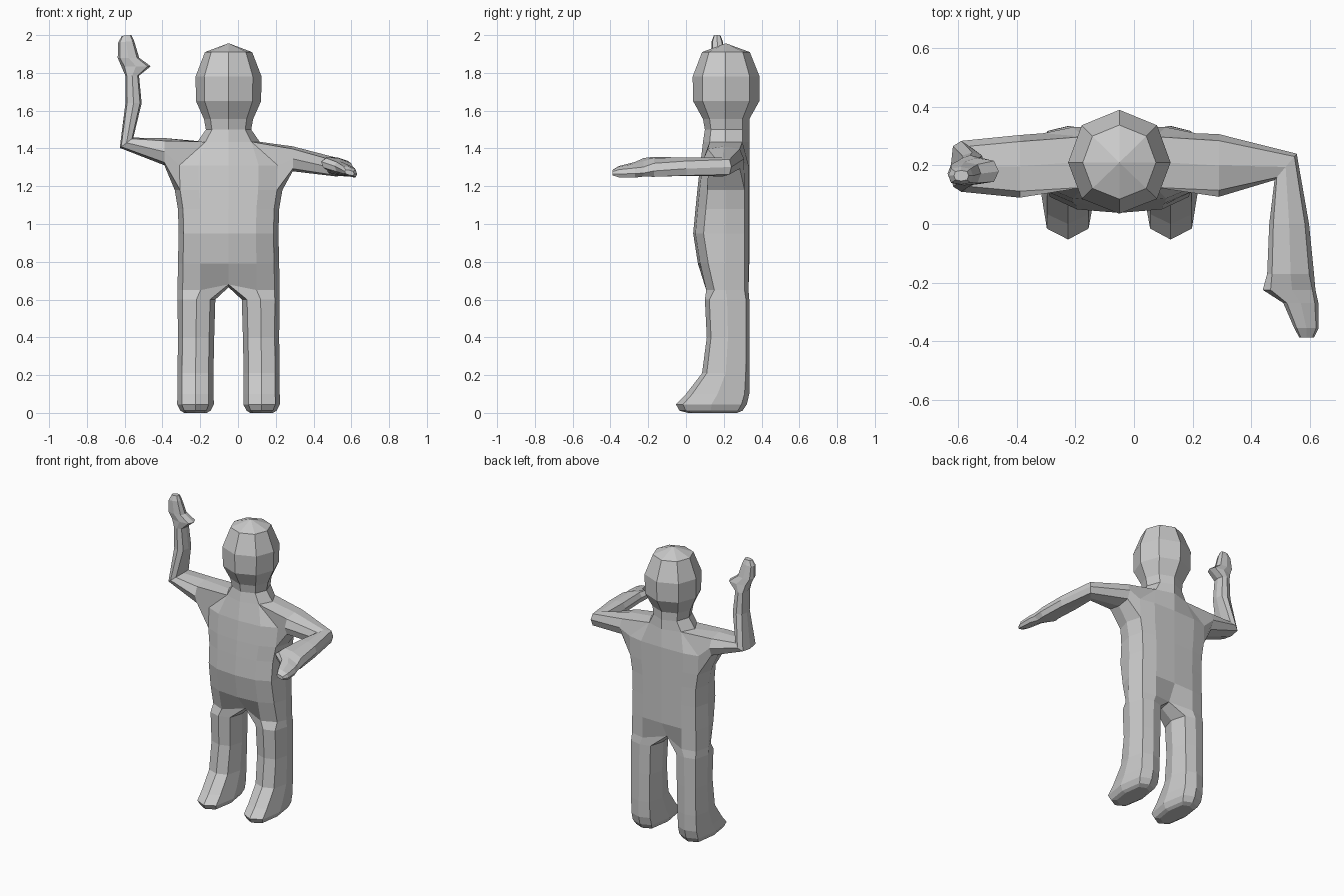
import bpy, bmesh, math
from mathutils import Vector

if "Cube" in bpy.data.objects:
    bpy.data.objects.remove(bpy.data.objects["Cube"])

CX = -0.05          # the body's symmetry plane
bm = bmesh.new()


def v(x, y, z):
    return bm.verts.new((x + CX, y, z))


def bridge(a, b):
    n = len(a)
    for i in range(n):
        j = (i + 1) % n
        bm.faces.new((a[i], a[j], b[j], b[i]))


def extend(start, rings):
    """Continue a loop through further rings and close the end."""
    for ring in rings:
        bridge(start, ring)
        start = ring
    bm.faces.new(start)


def side(row, s):
    """First half of a row, front centre to back centre, for either side."""
    n = len(row)
    return [row[(s * k) % n] for k in range(n // 2 + 1)]


def torso_row(z, w, front, back=0.335, zc=None, fc=None, bc=None):
    half = [(0.55, front + 0.012), (0.9, front + 0.055), (1, 0.21),
            (0.9, back - 0.025), (0.55, back - 0.004)]
    zc = z if zc is None else zc
    row = [v(0, front if fc is None else fc, zc)]
    row += [v(w * a, y, z) for a, y in half]
    row += [v(0, back if bc is None else bc, zc)]
    return row + [v(-w * a, y, z) for a, y in reversed(half)]


def head_ring(z, w, front, back):
    ring = []
    for k in range(8):
        a = math.pi / 4 * k
        c = math.cos(a)
        depth = (0.21 - front) if c > 0 else (back - 0.21)
        ring.append(v(w * math.sin(a) * (1.04 if k % 2 else 1), 0.21 - depth * c, z))
    return ring


# Torso up to the armpits
rows = [torso_row(0.65, 0.27, 0.095, zc=0.68, fc=0.15, bc=0.28),
        torso_row(0.79, 0.268, 0.063),
        torso_row(0.95, 0.264, 0.038),
        torso_row(1.08, 0.268, 0.05),
        torso_row(1.18, 0.285, 0.06)]
for a, b in zip(rows, rows[1:]):
    bridge(a, b)
armpit = rows[-1]

# Chest row, open at the sides for the arms
chest = torso_row(1.31, 0.29, 0.075)
for k in (3, 9):
    bm.verts.remove(chest[k])
    chest[k] = None

# Neck and head
neck = head_ring(1.435, 0.165, 0.09, 0.335)
crown = neck
for args in [(1.5, 0.12, 0.1, 0.335), (1.555, 0.13, 0.09, 0.335), (1.65, 0.172, 0.038, 0.388),
             (1.78, 0.175, 0.035, 0.39), (1.91, 0.125, 0.085, 0.338)]:
    ring = head_ring(*args)
    bridge(crown, ring)
    crown = ring
top = v(0, 0.21, 1.957)
for i in range(8):
    bm.faces.new((crown[i], crown[(i + 1) % 8], top))

# Arm sections: centre, half-vector towards the front edge, half-vector upwards
arm_sections = {
    1: [((0.29, 0.20, 1.345), (0, -0.107, 0), (0, 0, 0.066)),
        ((0.518, 0.195, 1.302), (-0.038, -0.045, 0), (0, 0, 0.05)),
        ((0.53, 0.0, 1.303), (-0.068, 0, 0.01), (0, 0, 0.048)),
        ((0.535, -0.17, 1.303), (-0.08, 0, 0.022), (0, 0, 0.045)),
        ((0.53, -0.225, 1.30), (-0.09, 0, 0.03), (0.01, 0, 0.032)),
        ((0.57, -0.27, 1.287), (-0.06, 0, 0.02), (0, 0, 0.032)),
        ((0.589, -0.355, 1.277), (-0.042, 0, 0.012), (0, 0, 0.026)),
        ((0.59, -0.388, 1.272), (-0.025, 0, 0.006), (0, 0, 0.013))],
    -1: [((-0.39, 0.197, 1.383), (0, -0.107, 0), (0, 0, 0.072)),
         ((-0.59, 0.197, 1.43), (0, -0.087, 0), (0.036, 0, 0.027)),
         ((-0.553, 0.19, 1.64), (0, -0.055, 0), (0.043, 0, 0)),
         ((-0.56, 0.185, 1.785), (0, -0.05, 0), (0.036, 0, 0)),
         ((-0.54, 0.18, 1.835), (0, -0.045, 0), (0.078, 0, 0)),
         ((-0.58, 0.172, 1.88), (0, -0.04, 0), (0.057, 0, 0)),
         ((-0.592, 0.165, 1.965), (0, -0.03, 0), (0.042, 0, 0.004)),
         ((-0.59, 0.165, 1.998), (0, -0.018, 0), (0.025, 0, 0.002))]}


def arm_ring(c, u, w):
    c, u, w = Vector(c), Vector(u), Vector(w)
    angles = [math.radians(-45 - 45 * k) for k in range(8)]
    return [bm.verts.new(c + (u * math.cos(a) + w * math.sin(a)) * (1.12 if k % 2 == 0 else 1))
            for k, a in enumerate(angles)]


# Leg cross-section and levels: z, centre x, half width, front, back
leg_shape = [(-0.72, -0.8), (0, -1), (0.75, -0.8), (1, 0),
             (0.75, 0.85), (0, 1), (-0.72, 0.85), (-1, 0)]
leg_levels = [(0.6, 0.17, 0.1, 0.1, 0.335), (0.4, 0.172, 0.096, 0.11, 0.335),
              (0.21, 0.175, 0.095, 0.085, 0.335), (0.1, 0.175, 0.096, 0.0, 0.335),
              (0.045, 0.175, 0.097, -0.053, 0.322), (0.012, 0.175, 0.08, -0.035, 0.3),
              (0.0, 0.175, 0.06, 0.01, 0.27)]
crotch = v(0, 0.21, 0.665)

for s in (1, -1):
    F, f1, f2, S, b2, b1, B = side(armpit, s)
    cF, c1, c2, _, d2, d1, cB = side(chest, s)
    nF, nf, nS, nb, nB = side(neck, s)
    # Chest, back and shoulder faces
    for face in [(F, f1, c1, cF), (f1, f2, c2, c1), (cF, c1, nf, nF), (c1, c2, nf),
                 (B, b1, d1, cB), (b1, b2, d2, d1), (cB, d1, nb, nB), (d1, d2, nb)]:
        bm.faces.new(face)
    # Arm and hand
    extend([f2, S, b2, d2, nb, nS, nf, c2], [arm_ring(*a) for a in arm_sections[s]])
    # Leg and foot
    rings = [[v(s * (cx + hx * px), (fr + bk) / 2 + (bk - fr) / 2 * py, z) for px, py in leg_shape]
             for z, cx, hx, fr, bk in leg_levels]
    extend(side(rows[0], s) + [crotch], rings)

bmesh.ops.recalc_face_normals(bm, faces=bm.faces[:])
mesh = bpy.data.meshes.new("figure")
bm.to_mesh(mesh)
bm.free()
figure = bpy.data.objects.new("figure", mesh)
bpy.context.collection.objects.link(figure)
